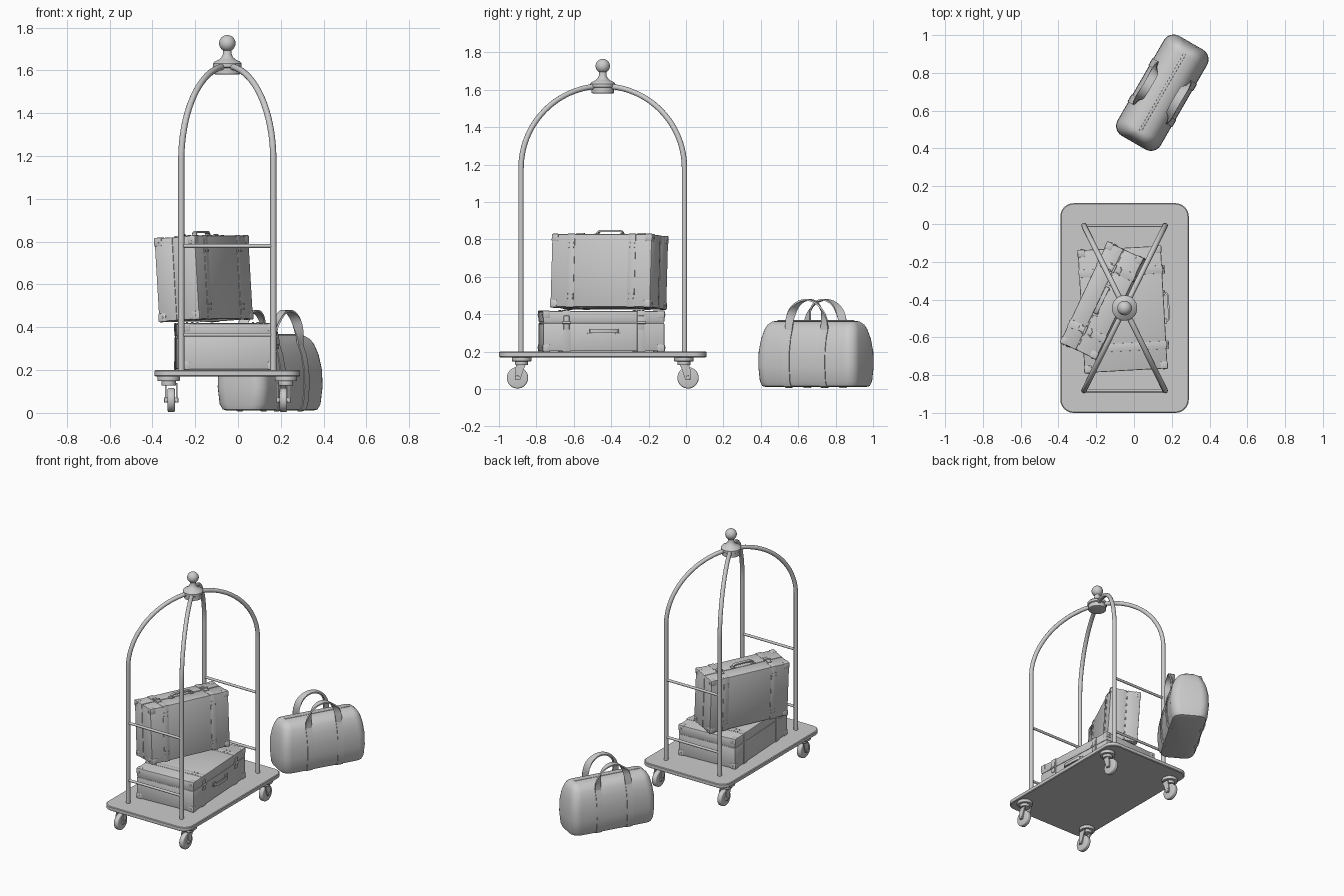
import bpy, bmesh
from math import pi, sin, cos, radians
from mathutils import Vector, Matrix

cube = bpy.data.objects.get("Cube")
if cube:
    bpy.data.objects.remove(cube, do_unlink=True)

grey = bpy.data.materials.new("plain_grey")
grey.use_nodes = True
COLOUR = (0.6, 0.6, 0.6, 1)
grey.diffuse_color = COLOUR
grey.node_tree.nodes["Principled BSDF"].inputs["Base Color"].default_value = COLOUR
parts = []


def finish(name, mesh, place=None):
    ob = bpy.data.objects.new(name, mesh)
    bpy.context.collection.objects.link(ob)
    mesh.materials.clear()
    mesh.materials.append(grey)
    if place:
        ob.matrix_world = place
    parts.append(ob)
    return ob


def from_bm(name, bm, place=None):
    bmesh.ops.recalc_face_normals(bm, faces=bm.faces)
    mesh = bpy.data.meshes.new(name)
    bm.to_mesh(mesh)
    bm.free()
    return finish(name, mesh, place)


def box(name, centre, size, bevel=0, place=None):
    bm = bmesh.new()
    bmesh.ops.create_cube(bm, size=1)
    bmesh.ops.transform(bm, verts=bm.verts, matrix=Matrix.Translation(centre) @ Matrix.Diagonal((*size, 1)))
    if bevel:
        bmesh.ops.bevel(bm, geom=bm.edges[:], offset=bevel, segments=2, profile=0.5, affect='EDGES')
    return from_bm(name, bm, place)


def rod(name, a, b, r, sides=20, bevel=0, place=None):
    a, b = Vector(a), Vector(b)
    bm = bmesh.new()
    turn = (b - a).to_track_quat('Z', 'Y').to_matrix().to_4x4()
    bmesh.ops.create_cone(bm, cap_ends=True, segments=sides, radius1=r, radius2=r, depth=(b - a).length,
                          matrix=Matrix.Translation((a + b) / 2) @ turn)
    if bevel:
        rims = [e for f in bm.faces if len(f.verts) == sides for e in f.edges]
        bmesh.ops.bevel(bm, geom=rims, offset=bevel, segments=3, profile=0.5, affect='EDGES')
    return from_bm(name, bm, place)


def tube(name, points, r, place=None):
    curve = bpy.data.curves.new(name, 'CURVE')
    curve.dimensions = '3D'
    curve.bevel_depth, curve.bevel_resolution, curve.use_fill_caps = r, 4, True
    line = curve.splines.new('POLY')
    line.points.add(len(points) - 1)
    for p, co in zip(line.points, points):
        p.co = (*co, 1)
    temp = bpy.data.objects.new(name, curve)
    mesh = bpy.data.meshes.new_from_object(temp)
    bpy.data.objects.remove(temp)
    return finish(name, mesh, place)


def loft(name, rings, place=None):
    bm = bmesh.new()
    loops = [[bm.verts.new(p) for p in ring] for ring in rings]
    n = len(loops[0])
    for lo, hi in zip(loops, loops[1:]):
        for i in range(n):
            bm.faces.new((lo[i], lo[(i + 1) % n], hi[(i + 1) % n], hi[i]))
    bm.faces.new(loops[0][::-1])
    bm.faces.new(loops[-1])
    return from_bm(name, bm, place)


def lathe(name, profile, centre, sides=32):
    return loft(name, [[(centre[0] + r * cos(2 * pi * i / sides), centre[1] + r * sin(2 * pi * i / sides), z)
                        for i in range(sides)] for r, z in profile])


def rounded(hx, hy, r, z, steps=6):
    ring = []
    for k, (sx, sy) in enumerate(((1, 1), (-1, 1), (-1, -1), (1, -1))):
        for i in range(steps + 1):
            t = (k + i / steps) * pi / 2
            ring.append(Vector((sx * (hx - r) + r * cos(t), sy * (hy - r) + r * sin(t), z)))
    return ring


def ribbon(name, path, thick, place):
    # path holds (point, half-width vector) pairs
    rings = []
    for i, (p, w) in enumerate(path):
        tangent = path[min(i + 1, len(path) - 1)][0] - path[max(i - 1, 0)][0]
        n = tangent.cross(w).normalized() * thick / 2
        rings.append([p + w + n, p - w + n, p - w - n, p + w - n])
    return loft(name, rings, place)


# Cart deck
CX, CY = -0.05, -0.445
deck = Matrix.Translation((CX, CY, 0))
loft("deck", [rounded(0.34 - i, 0.555 - i, 0.07 - i, z)
              for z, i in ((0.17, 0.005), (0.174, 0), (0.196, 0), (0.2, 0.005))], deck)

# Bent corner posts meeting at the hub
for sx in (-1, 1):
    for sy in (-1, 1):
        pts = [(sx * 0.215, sy * 0.437, 0.2)]
        for i in range(25):
            t = i / 24 * pi / 2 * 0.98
            pts.append((sx * 0.215 * cos(t), sy * 0.437 * cos(t), 1.18 + 0.44 * sin(t)))
        tube("corner_post", pts, 0.0145, deck)

# End rails
for sy in (-1, 1):
    for z in (0.365, 0.78):
        rod("end_rail", (-0.215, sy * 0.437, z), (0.215, sy * 0.437, z), 0.009, place=deck)

# Hub and ball finial
lathe("hub", [(0.052, 1.58), (0.06, 1.583), (0.06, 1.612), (0.067, 1.616), (0.067, 1.632), (0.058, 1.642),
              (0.04, 1.65), (0.027, 1.662), (0.021, 1.675), (0.019, 1.7)], (CX, CY))
lathe("ball_finial", [(max(0.0385 * sin(t), 0.0005), 1.727 - 0.0385 * cos(t))
                      for t in (i * pi / 16 for i in range(17))], (CX, CY))

# Swivel casters
for sx in (-1, 1):
    for sy in (-1, 1):
        base = Matrix.Translation((CX + sx * 0.274, CY + sy * 0.434, 0))
        wx, wy, wz = -sx * 0.012, sy * 0.022, 0.06
        rod("caster_plate", (0, 0, 0.148), (0, 0, 0.172), 0.052, 28, 0.004, base)
        rod("caster_neck", (0, 0, 0.128), (0, 0, 0.15), 0.034, 24, 0.003, base)
        rod("caster_wheel", (wx - 0.017, wy, wz), (wx + 0.017, wy, wz), 0.057, 32, 0.008, base)
        rod("caster_axle", (wx - 0.033, wy, wz), (wx + 0.033, wy, wz), 0.012, 16, 0.002, base)
        for side in (-1, 1):
            x = wx + side * 0.026
            ribbon("caster_fork", [(Vector((x, 0, 0.14)), Vector((0, 0.026, 0))),
                                   (Vector((x, wy * 0.6, 0.1)), Vector((0, 0.022, 0))),
                                   (Vector((x, wy, wz - 0.012)), Vector((0, 0.014, 0)))], 0.008, base)


# Suitcase: x is thickness, y is length, z is height with the handle on top
def suitcase(prefix, t, l, h, seam, strap_y, place):
    lid, shell = seam + t / 2, t / 2 - seam
    box(prefix + "_lid", ((seam - t / 2) / 2 - 0.001, 0, 0), (lid - 0.002, l, h), 0.006, place)
    box(prefix + "_shell", ((seam + t / 2) / 2 + 0.001, 0, 0), (shell - 0.002, l, h), 0.006, place)
    box(prefix + "_lining", (0, 0, 0), (t - 0.02, l - 0.008, h - 0.008), 0, place)
    for sy in (-1, 1):
        y = sy * strap_y
        # Straps around the case, with rivets along them
        box(prefix + "_strap", (0, y, 0), (t + 0.004, 0.042, h + 0.004), 0.001, place)
        for sx in (-1, 1):
            for z in (-0.38, -0.32, 0.32, 0.38):
                for dy in (-0.014, 0.014):
                    rod(prefix + "_rivet", (sx * t / 2, y + dy, z * h), (sx * (t / 2 + 0.006), y + dy, z * h),
                        0.004, 8, 0, place)
            # Corner guards
            for sz in (-1, 1):
                box(prefix + "_corner_guard", (sx * (t / 2 - 0.018), sy * (l / 2 - 0.018), sz * (h / 2 - 0.018)),
                    (0.041, 0.041, 0.041), 0.006, place)
                rod(prefix + "_corner_rivet", (sx * (t / 2 - 0.02), sy * l / 2, sz * (h / 2 - 0.02)),
                    (sx * (t / 2 - 0.02), sy * (l / 2 + 0.006), sz * (h / 2 - 0.02)), 0.005, 8, 0, place)
        # Latches across the seam
        box(prefix + "_latch", (seam, y, h / 2 + 0.003), (0.075, 0.03, 0.008), 0.002, place)
        rod(prefix + "_latch_bar", (seam, y - 0.022, h / 2 + 0.008), (seam, y + 0.022, h / 2 + 0.008),
            0.006, 12, 0, place)
        # Handle mounts
        box(prefix + "_handle_mount", (0, sy * 0.075, h / 2 + 0.004), (0.03, 0.03, 0.008), 0.002, place)
    # Carry handle
    z = h / 2
    ribbon(prefix + "_handle", [(Vector((0, y, z + dz)), Vector((0.011, 0, 0))) for y, dz in
           ((-0.074, 0), (-0.072, 0.016), (-0.062, 0.023), (0.062, 0.023), (0.072, 0.016), (0.074, 0))],
           0.009, place)


suitcase("lower_suitcase", 0.215, 0.65, 0.44, -0.045, 0.2,
         Matrix.Translation((-0.06, -0.452, 0.31)) @ Matrix.Rotation(radians(3.2), 4, 'Z')
         @ Matrix.Rotation(pi / 2, 4, 'Y'))
suitcase("upper_suitcase", 0.21, 0.59, 0.39, -0.01, 0.18,
         Matrix.Translation((-0.16, -0.41, 0.627)) @ Matrix.Rotation(radians(-25.3), 4, 'Z')
         @ Matrix.Rotation(radians(-3.7), 4, 'Y'))

# Soft travel bag
bag = Matrix.Translation((0.15, 0.695, 0)) @ Matrix.Rotation(radians(-30), 4, 'Z')
LEVELS = [(0.01, 0.095, 0.275), (0.016, 0.112, 0.292), (0.04, 0.124, 0.3), (0.12, 0.132, 0.305),
          (0.2, 0.13, 0.304), (0.27, 0.117, 0.296), (0.32, 0.098, 0.285), (0.345, 0.078, 0.272),
          (0.36, 0.05, 0.255), (0.365, 0.02, 0.24)]
loft("bag_body", [rounded(hx, hy, min(0.06, hx * 0.6), z) for z, hx, hy in LEVELS], bag)
box("bag_zip", (0, 0, 0.365), (0.014, 0.47, 0.006), 0.002, bag)
for sx in (-1, 1):
    for sy in (-1, 1):
        ribbon("bag_side_strap", [(Vector((sx * (hx + 0.001), sy * 0.11, z)), Vector((0, 0.022, 0)))
                                  for z, hx, _ in LEVELS[:7]], 0.007, bag)
    # Handle twists from flat against the side to flat on top
    arch = []
    for i in range(25):
        t = pi * i / 24
        s = sin(t)
        radial = Vector((0, -cos(t), s))
        width = (radial * (1 - s) + Vector((sx * s, 0, 0))).normalized() * 0.022
        arch.append((Vector((sx * (0.1 - 0.012 * s), -0.11 * cos(t), 0.315 + 0.162 * s ** 0.8)), width))
    ribbon("bag_handle", arch, 0.009, bag)

# Smooth rounded surfaces, keep edges sharp
bpy.ops.object.select_all(action='DESELECT')
for ob in parts:
    ob.select_set(True)
bpy.context.view_layer.objects.active = parts[0]
bpy.ops.object.shade_smooth_by_angle(angle=radians(35))
